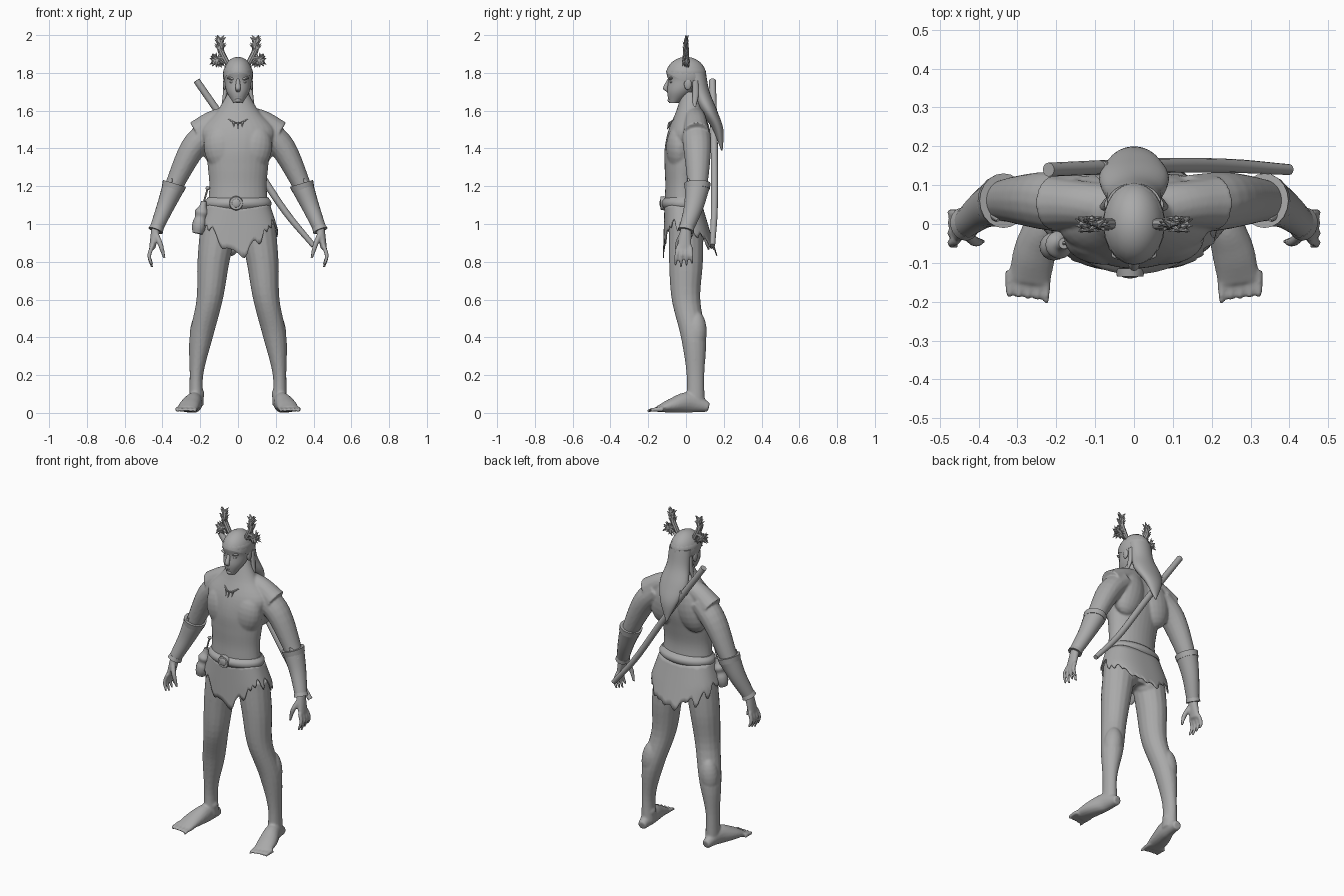
import bpy, bmesh, math, random
from mathutils import Vector, Matrix

random.seed(4)
if "Cube" in bpy.data.objects:
    bpy.data.objects.remove(bpy.data.objects["Cube"])

clay = bpy.data.materials.new("grey_clay")
clay.use_nodes = True
clay.diffuse_color = (.4, .4, .4, 1)
clay.node_tree.nodes["Principled BSDF"].inputs["Base Color"].default_value = clay.diffuse_color


def finish(bm, name, angle=50):
    """Turn a bmesh into a named object with smooth shading."""
    bmesh.ops.recalc_face_normals(bm, faces=bm.faces)
    mesh = bpy.data.meshes.new(name)
    bm.to_mesh(mesh)
    bm.free()
    mesh.materials.append(clay)
    ob = bpy.data.objects.new(name, mesh)
    bpy.context.collection.objects.link(ob)
    bpy.ops.object.select_all(action="DESELECT")
    ob.select_set(True)
    bpy.context.view_layer.objects.active = ob
    bpy.ops.object.shade_smooth_by_angle(angle=math.radians(angle))
    return ob


def mirror(bm):
    """Copy everything so far to the other side."""
    copy = bmesh.ops.duplicate(bm, geom=bm.verts[:] + bm.edges[:] + bm.faces[:])["geom"]
    verts = [item for item in copy if isinstance(item, bmesh.types.BMVert)]
    bmesh.ops.scale(bm, vec=(-1, 1, 1), verts=verts)


def sample(rows, t):
    """Smooth curve through evenly spaced numbers or vectors."""
    u = t * (len(rows) - 1)
    i = min(int(u), len(rows) - 2)
    f = u - i
    b, c = rows[i], rows[i + 1]
    a = rows[i - 1] if i else b * 2 - c
    d = rows[i + 2] if i + 2 < len(rows) else c * 2 - b
    return b + ((c - a) * f + (a * 2 - b * 5 + c * 4 - d) * f ** 2 + (b * 3 - c * 3 + d - a) * f ** 3) / 2


def loft(bm, path, wide, deep=1, sides=16, flat=False):
    """Skin ellipses along a path; deep is a list or a multiple of wide."""
    path = [Vector(p) for p in path]
    if not isinstance(deep, tuple):
        deep = [w * deep for w in wide]
    steps = 4 * max(len(path), len(wide))
    loops = []
    for i in range(steps + 1):
        t = i / steps
        across, back = Vector((1, 0, 0)), Vector((0, 1, 0))
        if not flat:
            along = (sample(path, min(t + .01, 1)) - sample(path, max(t - .01, 0))).normalized()
            across = (across - along * across.dot(along)).normalized()
            back = along.cross(across)
        across, back = across * sample(wide, t), back * sample(deep, t)
        loops.append([bm.verts.new(sample(path, t) + across * math.cos(q) + back * math.sin(q))
                      for q in (math.tau * k / sides for k in range(sides))])
    for low, high in zip(loops, loops[1:]):
        for k in range(sides):
            bm.faces.new((low[k - 1], low[k], high[k], high[k - 1]))
    bm.faces.new(loops[0])
    bm.faces.new(loops[-1])


def ball(bm, centre, size, tilt=0):
    place = Matrix.Translation(centre) @ Matrix.Rotation(tilt, 4, "Y") @ Matrix.Diagonal((*size, 1))
    bmesh.ops.create_uvsphere(bm, u_segments=20, v_segments=12, radius=1, matrix=place)


def spike(bm, start, end, thick, tip=.001, sides=6):
    start, end = Vector(start), Vector(end)
    turn = (end - start).to_track_quat("Z", "Y").to_matrix().to_4x4()
    bmesh.ops.create_cone(bm, cap_ends=True, segments=sides, radius1=thick, radius2=tip,
                          depth=(end - start).length,
                          matrix=Matrix.Translation((start + end) / 2) @ turn)


# Arm and leg paths, from the top joint down
arm = ((.14, .05, 1.5), (.24, .06, 1.4), (.34, .06, 1.2), (.385, .04, 1.09), (.435, 0, .97))
leg = ((.1, 0, 1), (.13, 0, .8), (.15, 0, .6), (.195, .04, .4), (.22, .05, .2), (.22, .05, .04))

# Body: limbs and muscles are mirrored, then fused with the torso
bm = bmesh.new()
loft(bm, arm, (.07, .067, .048, .04, .026), 1.1)
loft(bm, leg, (.1, .085, .07, .062, .036, .04), (.09, .09, .076, .067, .047, .05), flat=True)
loft(bm, ((0, .04, 1.57), (.12, .05, 1.545), (.215, .055, 1.48)), (.06, .06, .07))
ball(bm, (.08, -.035, 1.4), (.1, .07, .13), .2)
ball(bm, (.09, .06, 1.45), (.1, .07, .15), -.2)
ball(bm, (.09, .02, .95), (.09, .08, .1))
ball(bm, (.17, -.02, .56), (.045, .04, .08))
ball(bm, (.2, .055, .43), (.055, .055, .11), -.1)
ball(bm, (.2, .05, .1), (.022, .03, .03))

# Foot and toes
loft(bm, ((.22, .12, .03), (.23, .02, .055), (.255, -.07, .04), (.27, -.15, .02)),
     (.025, .043, .055, .054), (.025, .055, .04, .016))
for k in range(5):
    x = .225 + .024 * k
    loft(bm, ((x, -.12, .02), (x, -.18, .016), (x, -.205 + .009 * k, .01)), (.012, .009, .006), 1.2, sides=10)

# Palm, fingers and thumb
loft(bm, (arm[-1], (.455, -.01, .87)), (.025, .016), (.03, .04))
for k in range(4):
    y = -.042 + .022 * k
    tip = .77 + .01 * abs(k - 1)
    loft(bm, ((.455, y, .88), (.47, y * 1.2, .83), (.455, y * 1.35, tip)), (.012, .011, .007), sides=10)
loft(bm, ((.435, -.02, .95), (.41, -.045, .89), (.39, -.045, .82)), (.015, .014, .008), sides=10)
mirror(bm)

# Torso and neck
loft(bm, ((0, 0, .9), (0, -.02, 1.17), (0, 0, 1.43), (0, .03, 1.7)),
     (.1, .175, .16, .152, .16, .17, .195, .11, .05),
     (.07, .095, .095, .09, .1, .11, .1, .07, .05), sides=32, flat=True)
body = finish(bm, "body")
fuse = body.modifiers.new("fuse", "REMESH")
fuse.mode, fuse.voxel_size, fuse.use_smooth_shade = "VOXEL", .006, True
soften = body.modifiers.new("soften", "SMOOTH")
soften.factor, soften.iterations = .5, 6

# Head: paired brows, eyelids and ears, then skull, nose, lips and chin
bm = bmesh.new()
ball(bm, (.034, -.08, 1.77), (.025, .012, .007), -.15)
ball(bm, (.03, -.078, 1.752), (.015, .01, .007))
ball(bm, (.07, .01, 1.74), (.01, .02, .03))
mirror(bm)
loft(bm, ((0, -.065, 1.64), (0, -.03, 1.7), (0, 0, 1.76), (0, 0, 1.82), (0, 0, 1.88)),
     (.024, .06, .072, .075, .02), (.024, .07, .095, .1, .03), sides=32, flat=True)
loft(bm, ((0, -.088, 1.77), (0, -.107, 1.72), (0, -.095, 1.7)), (.008, .014, .009), sides=12, flat=True)
for z in (1.686, 1.677):
    ball(bm, (0, -.088, z), (.02, .01, .005))
ball(bm, (0, -.078, 1.655), (.02, .02, .014))
finish(bm, "head")

# Hair: smooth cap cut along the hairline, long tail and two side locks
bm = bmesh.new()
ball(bm, (0, 0, 1.785), (.08, .108, .1))
bmesh.ops.bisect_plane(bm, geom=bm.verts[:] + bm.edges[:] + bm.faces[:], plane_co=(0, -.1, 1.8),
                       plane_no=(0, -.5, -1), clear_outer=True)
finish(bm, "hair_cap")
bm = bmesh.new()
loft(bm, ((.066, .05, 1.76), (.07, .05, 1.68), (.09, .04, 1.59)), (.01, .011, .002), 1.5, flat=True)
mirror(bm)
loft(bm, ((0, .05, 1.8), (0, .075, 1.7), (0, .12, 1.6), (0, .17, 1.5), (0, .19, 1.39)),
     (.07, .072, .09, .055, .004), (.055, .05, .045, .028, .004), sides=24, flat=True)
finish(bm, "hair_tail")

# Antlers: forked stems with a leafy side burst and upper tines
bm = bmesh.new()
loft(bm, ((.05, 0, 1.84), (.09, 0, 1.92), (.09, 0, 1.96), (.11, 0, 2)), (.014, .015, .012, .003), sides=8)
loft(bm, ((.07, 0, 1.88), (.14, 0, 1.87)), (.013, .008), sides=8)
for k in range(32):
    q = math.tau * k / 32
    root = Vector((random.uniform(.1, .125), random.uniform(-.01, .01), 1.865))
    tine = Vector((math.cos(q), random.uniform(-.4, .4), math.sin(q)))
    spike(bm, root, root + tine * random.uniform(.03, .048), .013)
for k in range(16):
    z = 1.9 + .005 * k
    reach = random.uniform(.016, .032) * (-1) ** k
    spike(bm, (.093, 0, z), (.093 + reach, random.uniform(-.02, .015), z + .025), .011)
mirror(bm)
finish(bm, "antlers", 30)

# Bracers along the forearms, flared at the elbow with a pointed cuff
bm = bmesh.new()
loft(bm, arm[2:], (.06, .046, .034), 1.1, sides=20)
loft(bm, ((.336, .06, 1.215), (.345, .06, 1.185)), (.064, .06), 1.1, sides=20)
loft(bm, ((.428, .005, .985), (.436, 0, .965)), (.036, .04), 1.1, sides=20)
spike(bm, (.37, .04, 1.18), (.35, .01, 1.24), .035, .004, 8)
mirror(bm)
finish(bm, "bracers")

# Belt and round buckle
bm = bmesh.new()
loft(bm, ((0, -.015, 1.08), (0, -.015, 1.14)), (.165, .176, .175, .16), (.1, .113, .112, .095),
     sides=40, flat=True)
finish(bm, "belt")
bm = bmesh.new()
spike(bm, (-.01, -.115, 1.11), (-.01, -.135, 1.11), .038, .034, 24)
ball(bm, (-.01, -.132, 1.11), (.024, .008, .024))
finish(bm, "buckle", 35)

# Ragged loincloth: pointed flap in front, wide flared flap behind
bm = bmesh.new()
cols, rows, grid = 120, 8, []
for k in range(cols):
    angle = math.tau * k / cols
    side, back = math.sin(angle), -math.cos(angle)
    reach = max(0, -back - .78) * .65 if back < 0 else back * .13
    if k % 4 == 0:
        tear = random.uniform(-.03, .045)
    drop = .1 + reach + tear * (.3, .8, 1, .6)[k % 4]
    side, back = (math.copysign(abs(v) ** .8, v) for v in (side, back))
    column = []
    for j in range(rows + 1):
        fall = drop * j / rows
        depth = .1 + fall * (.03 if back < 0 else .3)
        width = .17 + min(fall, .13) * .33
        column.append(bm.verts.new((side * width, back * depth - .014, 1.1 - fall)))
    grid.append(column)
for k in range(cols):
    here, there = grid[k - 1], grid[k]
    for j in range(rows):
        bm.faces.new((here[j], there[j], there[j + 1], here[j + 1]))
cloth = finish(bm, "loincloth")
cloth.modifiers.new("thickness", "SOLIDIFY").thickness = .005

# Sheathed sword slung across the back, with a guard ring
bm = bmesh.new()
loft(bm, ((-.22, .14, 1.76), (.04, .15, 1.385), (.24, .15, 1.08), (.4, .14, .885)),
     (.018, .019, .018, .014), sides=12)
spike(bm, (-.085, .14, 1.575), (-.079, .14, 1.566), .024, .024, 16)
finish(bm, "sheathed_sword", 40)

# Gourd flask on the right hip, with cord and toggle
bm = bmesh.new()
loft(bm, ((-.215, -.06, .95), (-.18, -.05, 1.12)), (.026, .035, .036, .03, .036, .02, .014))
spike(bm, (-.18, -.05, 1.12), (-.16, -.05, 1.19), .005, .005)
ball(bm, (-.16, -.05, 1.19), (.012, .01, .01))
finish(bm, "gourd_flask")

# Necklace of thin cord and hanging teeth
bm = bmesh.new()
cord = [(x * .024, -.088 + .007 * x * x, 1.535 + .005 * x * x) for x in range(-3, 4)]
loft(bm, cord, (.004, .004), sides=8)
for x, y, z in cord[1:-1]:
    spike(bm, (x, y, z), (x * .8, y - .012, z - .035), .007)
finish(bm, "tooth_necklace", 30)
